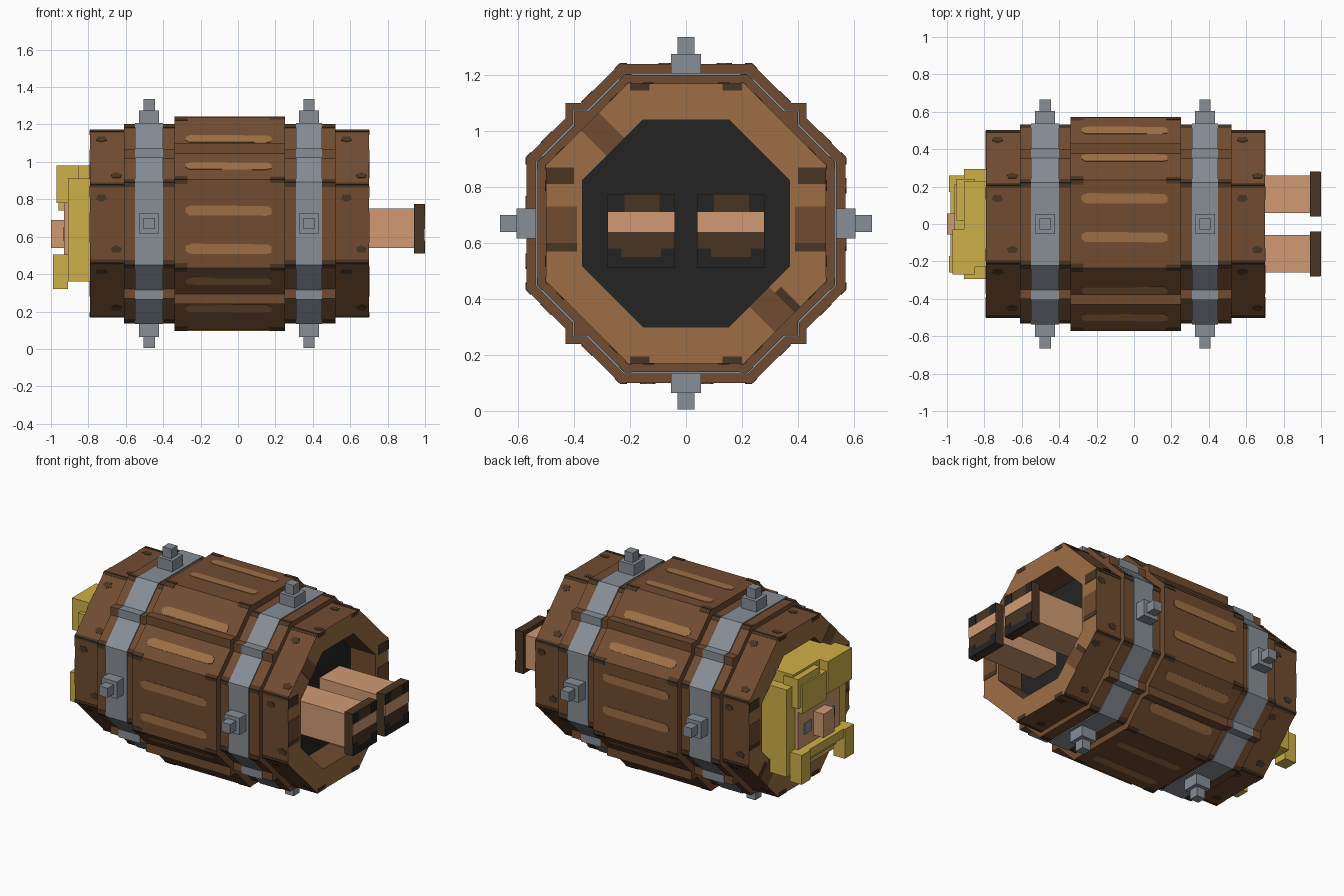
import bpy, bmesh, math
from mathutils import Vector

if "Cube" in bpy.data.objects:
    bpy.data.objects.remove(bpy.data.objects["Cube"])

CZ = 0.67                                  # height of the barrel axis
T8 = math.tan(math.pi / 8)


def material(name, hexcode):
    rgb = [int(hexcode[i:i + 2], 16) / 255 for i in (0, 2, 4)]
    lin = [c / 12.92 if c < 0.04045 else ((c + 0.055) / 1.055) ** 2.4 for c in rgb]
    m = bpy.data.materials.new(name)
    m.diffuse_color = (*lin, 1)
    m.use_nodes = True
    m.node_tree.nodes["Principled BSDF"].inputs["Base Color"].default_value = m.diffuse_color
    return m


WOOD = material("brown wood", "714c31")
PALE = material("pale wood", "9d6f45")
STAIN = material("dark brown", "493523")
BLACK = material("black", "242424")
STEEL = material("grey metal", "878e96")
SKIN = material("skin", "d09a73")
HAIR = material("blond hair", "cfb048")


def finish(name, bm, *mats):
    bmesh.ops.recalc_face_normals(bm, faces=bm.faces)
    me = bpy.data.meshes.new(name)
    bm.to_mesh(me)
    bm.free()
    for m in mats:
        me.materials.append(m)
    ob = bpy.data.objects.new(name, me)
    bpy.context.collection.objects.link(ob)
    return ob


def add_prism(bm, base, offset):
    """Extrude a polygon of 3D points along offset."""
    a = [bm.verts.new(p) for p in base]
    b = [bm.verts.new(Vector(p) + Vector(offset)) for p in base]
    bm.faces.new(a)
    bm.faces.new(b)
    for i in range(len(a)):
        j = (i + 1) % len(a)
        bm.faces.new((a[i], a[j], b[j], b[i]))


def add_box(bm, x0, x1, y0, y1, z0, z1):
    add_prism(bm, [(x0, y0, z0), (x0, y1, z0), (x0, y1, z1), (x0, y0, z1)], (x1 - x0, 0, 0))


def boxes(name, mat, *dims):
    bm = bmesh.new()
    for d in dims:
        add_box(bm, *d)
    return finish(name, bm, mat)


def octagon(ap):
    r = ap / math.cos(math.pi / 8)
    return [(r * math.cos(math.radians(22.5 + 45 * k)), r * math.sin(math.radians(22.5 + 45 * k)))
            for k in range(8)]


def ridged(ap):
    """Octagon with a square ridge in the middle of each diagonal face."""
    pts, c, s = [], 0.755 * ap, ap * math.sqrt(2)
    d = s - c
    for q in range(4):
        a = q * math.pi / 2
        for y, z in ((ap, ap * T8), (c, d), (c, c), (d, c), (ap * T8, ap)):
            pts.append((y * math.cos(a) - z * math.sin(a), y * math.sin(a) + z * math.cos(a)))
    return pts


def section(name, profile, x0, x1, mat):
    bm = bmesh.new()
    add_prism(bm, [(x0, y, CZ + z) for y, z in profile], (x1 - x0, 0, 0))
    return finish(name, bm, mat)


# Barrel body: wide centre, narrower shoulders, two hoops
section("barrel_centre", ridged(0.57), -0.34, 0.25, WOOD)
section("barrel_shoulders", ridged(0.53), -0.61, 0.52, WOOD)
for side, x0, x1 in (("left", -0.55, -0.40), ("right", 0.31, 0.45)):
    section(side + "_hoop", ridged(0.537), x0, x1, STEEL)

# Open barrel ends with pale rims, and the dark inside
for side, x0, x1 in (("left", -0.61, -0.79), ("right", 0.52, 0.70)):
    bm = bmesh.new()
    loops = [[bm.verts.new((x, y, CZ + z)) for y, z in octagon(ap)]
             for x, ap in ((x0, 0.50), (x1, 0.50), (x1, 0.37), (x0, 0.37))]
    for n in range(4):
        for k in range(8):
            j = (k + 1) % 8
            f = bm.faces.new((loops[n][k], loops[n][j], loops[(n + 1) % 4][j], loops[(n + 1) % 4][k]))
            f.material_index = 1 if n == 1 else 0
    finish(side + "_barrel_end", bm, WOOD, PALE)
    section(side + "_dark_inside", octagon(0.37), x0, x0 + math.copysign(0.008, x1), BLACK)

# Square bolts on the hoops, four around each
bm = bmesh.new()
for x in (-0.475, 0.38):
    for q in range(4):
        a = q * math.pi / 2
        n, t = Vector((0, math.cos(a), math.sin(a))), Vector((0, -math.sin(a), math.cos(a)))
        for h, r0, r1 in ((0.053, 0.52, 0.605), (0.03, 0.60, 0.665)):
            c = Vector((x, 0, CZ)) + n * r0
            add_prism(bm, [c + Vector((i * h, 0, 0)) + t * j * h
                           for i, j in ((-1, -1), (1, -1), (1, 1), (-1, 1))], n * (r1 - r0))
finish("hoop_bolts", bm, STEEL)


def face_plate(bm, k, ap, pts):
    """Thin plate on barrel face k; pts are (x, distance along the face)."""
    a = k * math.pi / 4
    n, t = Vector((0, math.cos(a), math.sin(a))), Vector((0, -math.sin(a), math.cos(a)))
    add_prism(bm, [Vector((x, 0, CZ)) + n * (ap - 0.002) + t * u for x, u in pts], n * 0.005)


def rect(x0, x1, u0, u1):
    return [(x0, u0), (x1, u0), (x1, u1), (x0, u1)]


# Pale worn streaks, two on each centre plank
bm = bmesh.new()
for k in range(8):
    for u in ((-0.137, 0.07) if k in (1, 2, 5, 6) else (-0.07, 0.135)):
        face_plate(bm, k, 0.57, [(-0.28, u - 0.015), (-0.25, u - 0.028), (0.16, u - 0.024), (0.18, u - 0.01),
                                 (0.18, u + 0.02), (0.15, u + 0.028), (-0.26, u + 0.026), (-0.28, u + 0.01)])
finish("worn_streaks", bm, PALE)

# Dark stains along the plank edges
bm = bmesh.new()
for k in range(8):
    for ap, x0, x1 in ((0.57, -0.34, 0.25), (0.53, -0.61, -0.55), (0.53, -0.40, -0.34),
                       (0.53, 0.25, 0.31), (0.53, 0.45, 0.52), (0.50, -0.79, -0.61), (0.50, 0.52, 0.70)):
        e = ap * T8
        for s in (-1, 1):
            if ap == 0.57:                 # corner patches on the centre
                face_plate(bm, k, ap, rect(x0, x0 + 0.07, s * e, s * (e - 0.025)))
                face_plate(bm, k, ap, rect(x1 - 0.08, x1, s * e, s * (e - 0.02)))
            elif ap == 0.53:               # edge strips on the shoulders
                face_plate(bm, k, ap, rect(x0, x1, s * e, s * (e - 0.025)))
            else:                          # strips and spots on the ends
                face_plate(bm, k, ap, rect(x0, x1, s * e, s * (e - 0.014)))
                m = x0 + 0.10 + 0.04 * s
                face_plate(bm, k, ap, [(m - 0.03, s * 0.13), (m, s * 0.115), (m + 0.03, s * 0.13),
                                       (m + 0.02, s * 0.155), (m - 0.02, s * 0.155)])
finish("plank_stains", bm, STAIN)


def rim_plates(name, mat, spans):
    """Patches across the rims: face, start and end along it, inner and outer radius."""
    bm = bmesh.new()
    for x in (-0.793, 0.697):
        for k, u0, u1, r0, r1 in spans:
            a = k * math.pi / 4
            n, t = Vector((0, math.cos(a), math.sin(a))), Vector((0, -math.sin(a), math.cos(a)))
            add_prism(bm, [Vector((x, 0, CZ)) + n * r + t * u
                           for r, u in ((r0, u0), (r1, u0), (r1, u1), (r0, u1))], (0.006, 0, 0))
    finish(name, bm, mat)


rim_plates("rim_wood_patches", WOOD, [(0, -0.07, 0.06, 0.39, 0.5), (4, -0.06, 0.07, 0.39, 0.5),
                                      (3, -0.06, 0.03, 0.37, 0.5), (7, -0.05, 0.05, 0.37, 0.5)])
rim_plates("rim_stains", STAIN, [(0, 0.14, 0.2, 0.40, 0.5), (4, -0.2, -0.14, 0.40, 0.5),
                                 (0, -0.1, -0.07, 0.39, 0.5), (4, 0.07, 0.1, 0.39, 0.5),
                                 (2, 0.13, 0.2, 0.475, 0.5), (2, -0.2, -0.13, 0.475, 0.5),
                                 (6, 0.13, 0.2, 0.475, 0.5), (6, -0.2, -0.13, 0.475, 0.5),
                                 (7, 0.05, 0.08, 0.40, 0.5)])

# Legs and sandals sticking out of the right end
for side, y in (("front", -0.16), ("back", 0.16)):
    boxes(side + "_leg", SKIN, (0.52, 0.945, y - 0.1, y + 0.1, 0.54, 0.75))
    boxes(side + "_sandal", STAIN, (0.94, 0.996, y - 0.12, y + 0.12, 0.51, 0.775))
    boxes(side + "_sole_strap", SKIN, (0.99, 1.0, y - 0.119, y + 0.119, 0.64, 0.71))
    boxes(side + "_sole_corners", BLACK,
          (0.99, 1.0, y - 0.119, y - 0.06, 0.71, 0.774), (0.99, 1.0, y + 0.065, y + 0.119, 0.71, 0.774),
          (0.99, 1.0, y - 0.119, y - 0.07, 0.511, 0.58), (0.99, 1.0, y + 0.07, y + 0.119, 0.511, 0.58),
          (0.99, 1.0, y - 0.07, y + 0.07, 0.511, 0.55))

# Head in the left end: face, nose, eyes, hair and moustache
boxes("head", SKIN, (-0.93, -0.61, -0.21, 0.21, 0.40, 0.80))
boxes("nose", SKIN, (-1.0, -0.92, -0.055, 0.055, 0.54, 0.69))
boxes("eyes", STEEL, (-0.935, -0.925, 0.08, 0.15, 0.58, 0.65), (-0.935, -0.925, -0.15, -0.08, 0.58, 0.65))
boxes("hair", HAIR,
      (-0.91, -0.66, 0.19, 0.295, 0.36, 0.91), (-0.91, -0.66, -0.295, -0.19, 0.36, 0.91),
      (-0.91, -0.66, -0.23, 0.23, 0.72, 0.98), (-0.91, -0.66, -0.2, 0.2, 0.36, 0.42))
boxes("fringe", HAIR,
      (-0.97, -0.85, -0.27, -0.03, 0.78, 0.98), (-0.96, -0.85, -0.03, 0.21, 0.74, 0.92),
      (-0.95, -0.85, 0.02, 0.24, 0.78, 0.965))
boxes("moustache", HAIR,
      (-0.98, -0.92, -0.24, 0.24, 0.45, 0.505),
      (-0.99, -0.91, -0.26, -0.17, 0.32, 0.505), (-0.99, -0.91, 0.17, 0.26, 0.32, 0.505))
